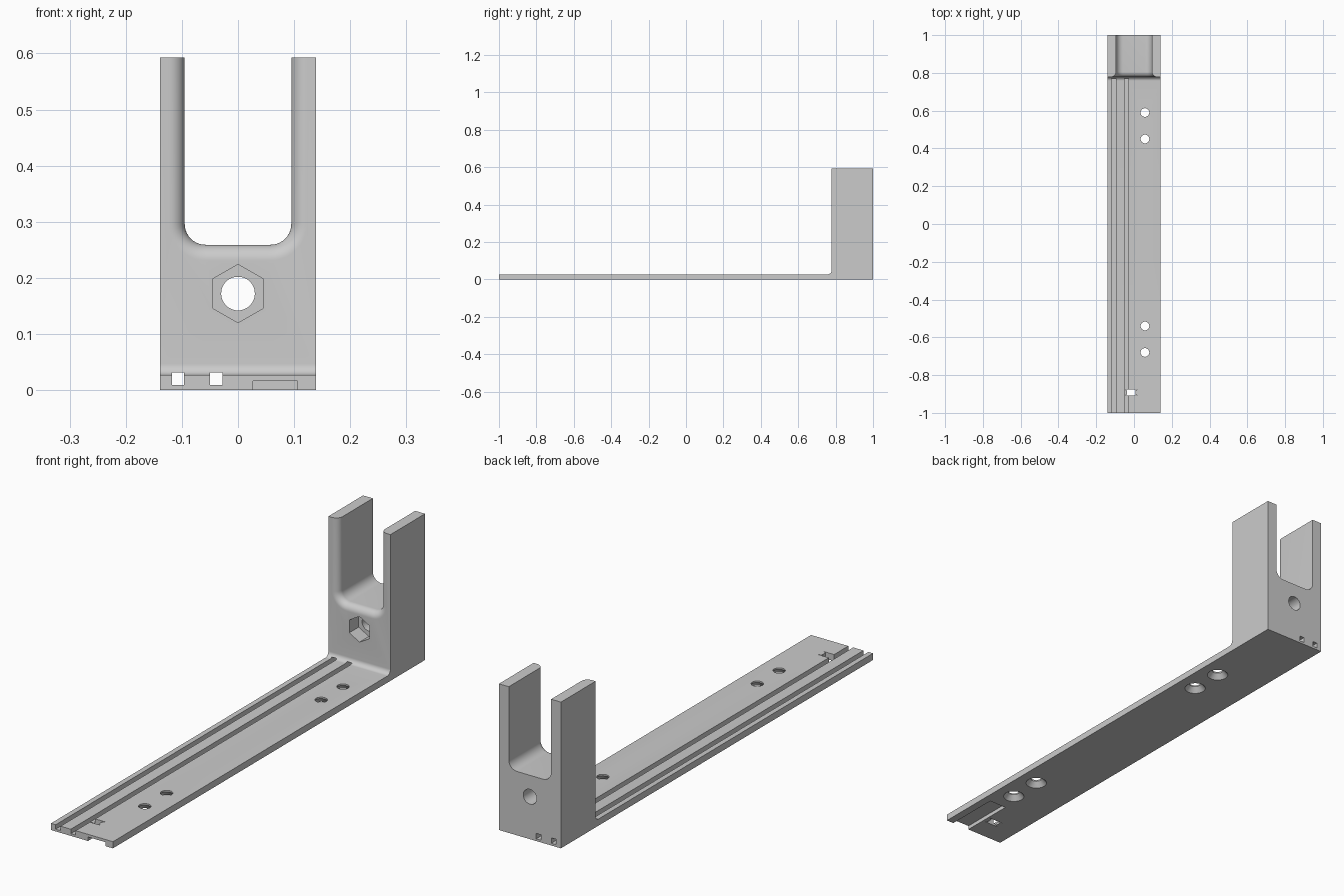
import bpy, bmesh
from math import sin, cos, pi

if "Cube" in bpy.data.objects:
    bpy.data.objects.remove(bpy.data.objects["Cube"])

HALF_W, HEIGHT, PLATE = 0.139, 0.593, 0.027
FACE_Y = 0.778                     # front face of the upright

grey = bpy.data.materials.new("light grey")
grey.use_nodes = True
COLOR = (0.6, 0.6, 0.6, 1)
grey.diffuse_color = COLOR
grey.node_tree.nodes["Principled BSDF"].inputs["Base Color"].default_value = COLOR


def loft(name, sections):
    """Skin a list of equal-length closed point loops and cap both ends."""
    bm = bmesh.new()
    rings = [[bm.verts.new(p) for p in s] for s in sections]
    for a, b in zip(rings, rings[1:]):
        for i in range(len(a)):
            j = (i + 1) % len(a)
            bm.faces.new((a[i], a[j], b[j], b[i]))
    bm.faces.new(rings[0])
    bm.faces.new(rings[-1])
    bmesh.ops.recalc_face_normals(bm, faces=bm.faces)
    mesh = bpy.data.meshes.new(name)
    bm.to_mesh(mesh)
    bm.free()
    mesh.materials.append(grey)
    ob = bpy.data.objects.new(name, mesh)
    bpy.context.collection.objects.link(ob)
    return ob


def arc(cx, cy, r, start, end, steps=10):
    angles = [start + (end - start) * i / steps for i in range(steps + 1)]
    return [(cx + r * cos(a), cy + r * sin(a)) for a in angles]


def box(name, x, y, z):
    ring = [(x[0], y[0]), (x[1], y[0]), (x[1], y[1]), (x[0], y[1])]
    return loft(name, [[(px, py, h) for px, py in ring] for h in z])


def slot_section(y, grow):
    """U-shaped slot outline, offset outward by grow."""
    w, bottom, r = 0.095 + grow, 0.259 - grow, 0.037 + grow
    pts = [(-w, 0.7)] + arc(r - w, bottom + r, r, pi, 1.5 * pi)
    pts += arc(w - r, bottom + r, r, 1.5 * pi, 2 * pi) + [(w, 0.7)]
    return [(x, y, z) for x, z in pts]


def ring_y(y, r, n, z=0.172):
    return [(r * sin(2 * pi * i / n), y, z + r * cos(2 * pi * i / n)) for i in range(n)]


def ring_z(x, y, z, r, n=32):
    return [(x + r * cos(2 * pi * i / n), y + r * sin(2 * pi * i / n), z) for i in range(n)]


# L-shaped body with a filleted inner corner
FILLET = 0.02
profile = [(-1, 0), (1, 0), (1, HEIGHT), (FACE_Y, HEIGHT)]
profile += arc(FACE_Y - FILLET, PLATE + FILLET, FILLET, 0, -pi / 2) + [(-1, PLATE)]
body = loft("bracket_body", [[(x, y, z) for y, z in profile] for x in (-HALF_W, HALF_W)])

cutters = []

# Fork slot with a rounded front rim
RIM = 0.028
sections = [slot_section(1.1, 0)]
for i in range(11):
    a = i / 10 * pi / 2
    sections.append(slot_section(FACE_Y + RIM * (1 - sin(a)), RIM * (1 - cos(a))))
sections.append(slot_section(FACE_Y - 0.05, RIM))
cutters.append(loft("fork_slot", sections))

# Hexagonal nut pocket and bolt hole
cutters.append(loft("nut_pocket", [ring_y(y, 0.052, 6) for y in (FACE_Y - 0.05, FACE_Y + 0.06)]))
cutters.append(loft("bolt_hole", [ring_y(y, 0.03, 48) for y in (FACE_Y - 0.1, 1.1)]))

# Two full-length wire channels
for x in (-0.118, -0.05):
    cutters.append(box("wire_channel", (x, x + 0.022), (-1.1, 1.1), (0.009, 0.031)))

# Shallow pocket under the front end
cutters.append(box("underside_pocket", (0.027, 0.106), (-1.1, -0.77), (-0.05, 0.016)))

# Countersunk screw holes
for y in (-0.68, -0.54, 0.45, 0.59):
    steps = ((-0.01, 0.041), (0, 0.041), (0.021, 0.023), (0.06, 0.023))
    cutters.append(loft("screw_hole", [ring_z(0.058, y, z, r) for z, r in steps]))

# Tie slot with flared ends
quarter = [(0.035, 0.017), (0.022, 0.011)]
right = quarter + [(x, -y) for x, y in reversed(quarter)]
outline = right + [(-x, -y) for x, y in right]
cutters.append(loft("tie_slot", [[(x - 0.015, y - 0.892, z) for x, y in outline]
                                 for z in (-0.05, 0.1)]))

# Cut everything out of the body, then drop the cutters
bpy.context.view_layer.objects.active = body
for cutter in cutters:
    mod = body.modifiers.new("cut", "BOOLEAN")
    mod.operation, mod.solver, mod.object = "DIFFERENCE", "EXACT", cutter
    bpy.ops.object.modifier_apply(modifier=mod.name)
    bpy.data.objects.remove(cutter)

for ob in bpy.context.selected_objects:
    ob.select_set(False)
body.select_set(True)
bpy.ops.object.shade_smooth_by_angle(angle=0.5)
